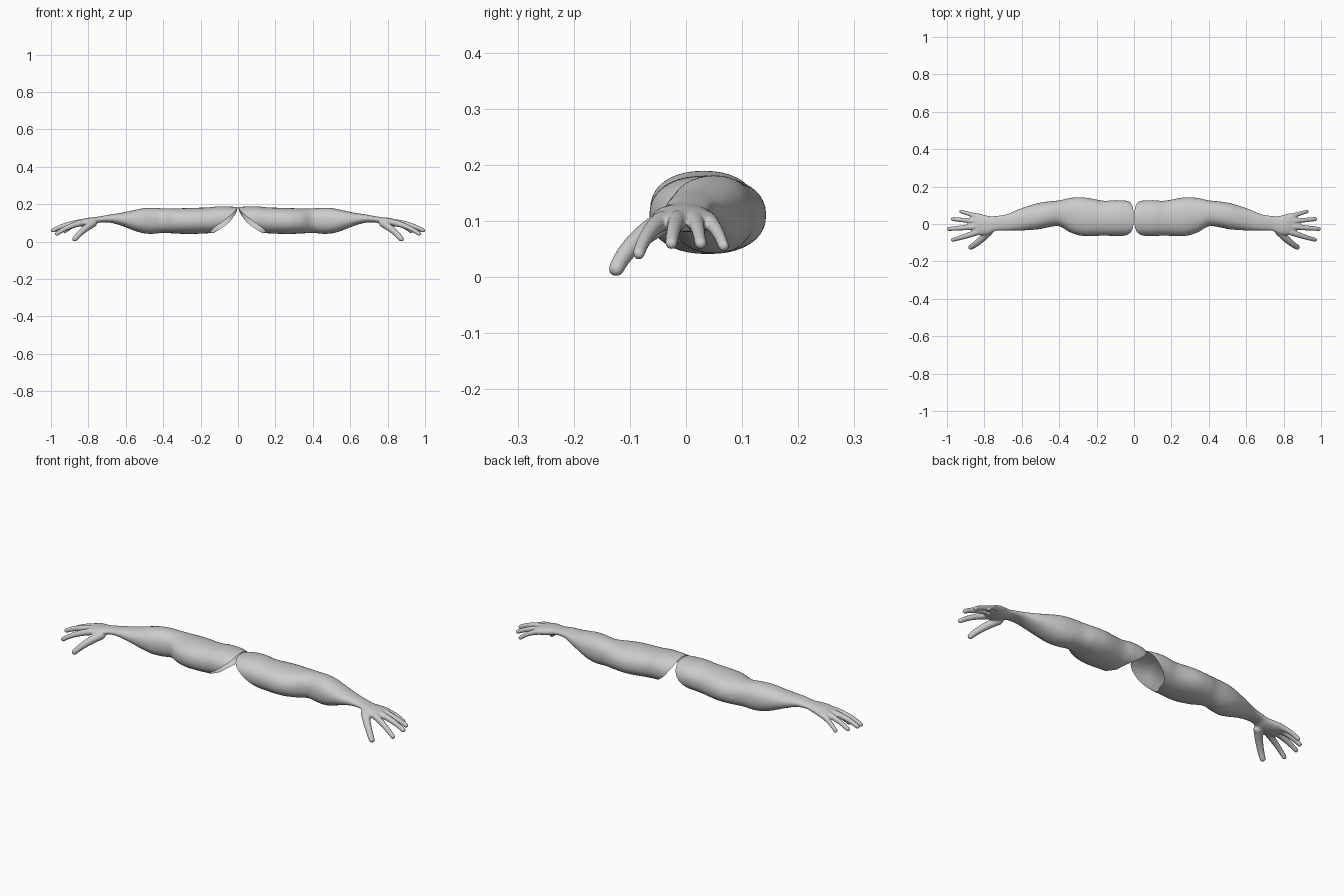
import bpy, bmesh, math
from mathutils import Vector

if "Cube" in bpy.data.objects:
    bpy.data.objects.remove(bpy.data.objects["Cube"])

skin = bpy.data.materials.new("light_grey")
skin.diffuse_color = (0.6, 0.6, 0.6, 1)
skin.use_nodes = True
skin.node_tree.nodes["Principled BSDF"].inputs["Base Color"].default_value = skin.diffuse_color

# arm outline: x, front y, back y, bottom z, top z
PROFILE = [
    (0.00, -0.055, 0.105, 0.050, 0.184), (0.03, -0.062, 0.122, 0.050, 0.187),
    (0.10, -0.064, 0.127, 0.050, 0.189), (0.16, -0.062, 0.124, 0.045, 0.183),
    (0.27, -0.064, 0.142, 0.041, 0.180), (0.34, -0.045, 0.139, 0.044, 0.177),
    (0.40, -0.012, 0.126, 0.047, 0.178), (0.46, -0.018, 0.120, 0.042, 0.181),
    (0.51, -0.028, 0.112, 0.046, 0.178), (0.56, -0.032, 0.098, 0.061, 0.168),
    (0.62, -0.035, 0.077, 0.084, 0.155), (0.68, -0.035, 0.052, 0.101, 0.146),
    (0.74, -0.036, 0.042, 0.102, 0.135), (0.77, -0.052, 0.042, 0.090, 0.131),
    (0.80, -0.060, 0.048, 0.083, 0.128), (0.84, -0.058, 0.058, 0.080, 0.120),
    (0.865, -0.050, 0.054, 0.082, 0.110)]


def outline(x):
    """Smoothly interpolated outline at x."""
    n = len(PROFILE)
    x = min(max(x, 0.0), PROFILE[-1][0])
    i = next(k for k in range(n - 1) if x <= PROFILE[k + 1][0])
    a, b = PROFILE[i], PROFILE[i + 1]
    p, q = PROFILE[max(i - 1, 0)], PROFILE[min(i + 2, n - 1)]
    w = b[0] - a[0]
    t = (x - a[0]) / w
    out = []
    for c in range(1, 5):
        m0 = (b[c] - p[c]) / (b[0] - p[0]) * w
        m1 = (q[c] - a[c]) / (q[0] - a[0]) * w
        out.append((2*t**3 - 3*t*t + 1) * a[c] + (t**3 - 2*t*t + t) * m0
                   + (3*t*t - 2*t**3) * b[c] + (t**3 - t*t) * m1)
    return out


def loft(bm, x0, x1, count, slanted=False, caps=False, seg=40):
    """Rings along the arm; slanted gives the sloping shoulder opening."""
    rings = []
    for i in range(count + 1):
        s = x0 + (x1 - x0) * i / count
        ring = []
        for k in range(seg):
            a = 2 * math.pi * k / seg
            c, d = math.cos(a), math.sin(a)
            x = s
            if slanted and s < 0.26:
                h = (1 - d) / 2
                cut = h * h * (0.125 + 0.03 * max(0, -c)) + 0.05 * max(0, -c) * h
                x = cut + (0.26 - cut) * s / 0.26
            y0, y1, z0, z1 = outline(x)
            e = 0.9
            y = (y0 + y1) / 2 + (y1 - y0) / 2 * math.copysign(abs(c) ** e, c)
            z = (z0 + z1) / 2 + (z1 - z0) / 2 * math.copysign(abs(d) ** e, d)
            ring.append(bm.verts.new((x, y, z)))
        rings.append(ring)
    for r, t in zip(rings, rings[1:]):
        for k in range(seg):
            j = (k + 1) % seg
            bm.faces.new((r[k], r[j], t[j], t[k]))
    if caps:
        bm.faces.new(rings[0][::-1])
        bm.faces.new(rings[-1])


def digit(bm, points):
    """Finger as a dense chain of balls along a curved path (x, y, z, radius)."""
    a, b, c = (Vector(p) for p in points)
    for i in range(41):
        t = i / 40
        p = a * (1 - t) * (1 - 2*t) + b * 4 * t * (1 - t) + c * t * (2*t - 1)
        ball = bmesh.ops.create_icosphere(bm, subdivisions=2, radius=p[3])
        bmesh.ops.translate(bm, verts=ball["verts"], vec=p.to_3d())


def finish(bm, name, remesh=False):
    bmesh.ops.recalc_face_normals(bm, faces=bm.faces)
    for f in bm.faces:
        f.smooth = True
    me = bpy.data.meshes.new(name)
    bm.to_mesh(me)
    bm.free()
    me.materials.append(skin)
    ob = bpy.data.objects.new(name, me)
    bpy.context.collection.objects.link(ob)
    if remesh:
        r = ob.modifiers.new("blend", 'REMESH')
        r.mode = 'VOXEL'
        r.voxel_size = 0.004
        r.use_smooth_shade = True
        s = ob.modifiers.new("soften", 'SMOOTH')
        s.factor = 0.5
        s.iterations = 5
    m = ob.modifiers.new("other_side", 'MIRROR')
    m.use_axis[0] = True
    m.use_clip = False
    m.use_mirror_merge = False
    return ob


# arms: open at the shoulder
bm = bmesh.new()
loft(bm, 0.003, 0.76, 80, slanted=True)
finish(bm, "arms")

# hands: palm plus five digits, blended together
bm = bmesh.new()
loft(bm, 0.725, 0.865, 20, caps=True)
digit(bm, [(0.775, -0.040, 0.098, 0.022), (0.828, -0.092, 0.060, 0.018), (0.873, -0.124, 0.015, 0.0145)])  # thumb
digit(bm, [(0.840, -0.044, 0.100, 0.018), (0.910, -0.068, 0.076, 0.014), (0.968, -0.084, 0.042, 0.0115)])  # index
digit(bm, [(0.850, -0.014, 0.102, 0.018), (0.925, -0.021, 0.087, 0.014), (0.989, -0.026, 0.060, 0.0115)])  # middle
digit(bm, [(0.850, 0.016, 0.101, 0.017), (0.912, 0.021, 0.085, 0.013), (0.968, 0.026, 0.060, 0.0115)])  # ring
digit(bm, [(0.838, 0.040, 0.100, 0.016), (0.885, 0.055, 0.082, 0.012), (0.925, 0.067, 0.055, 0.0105)])  # little
finish(bm, "hands", remesh=True)
